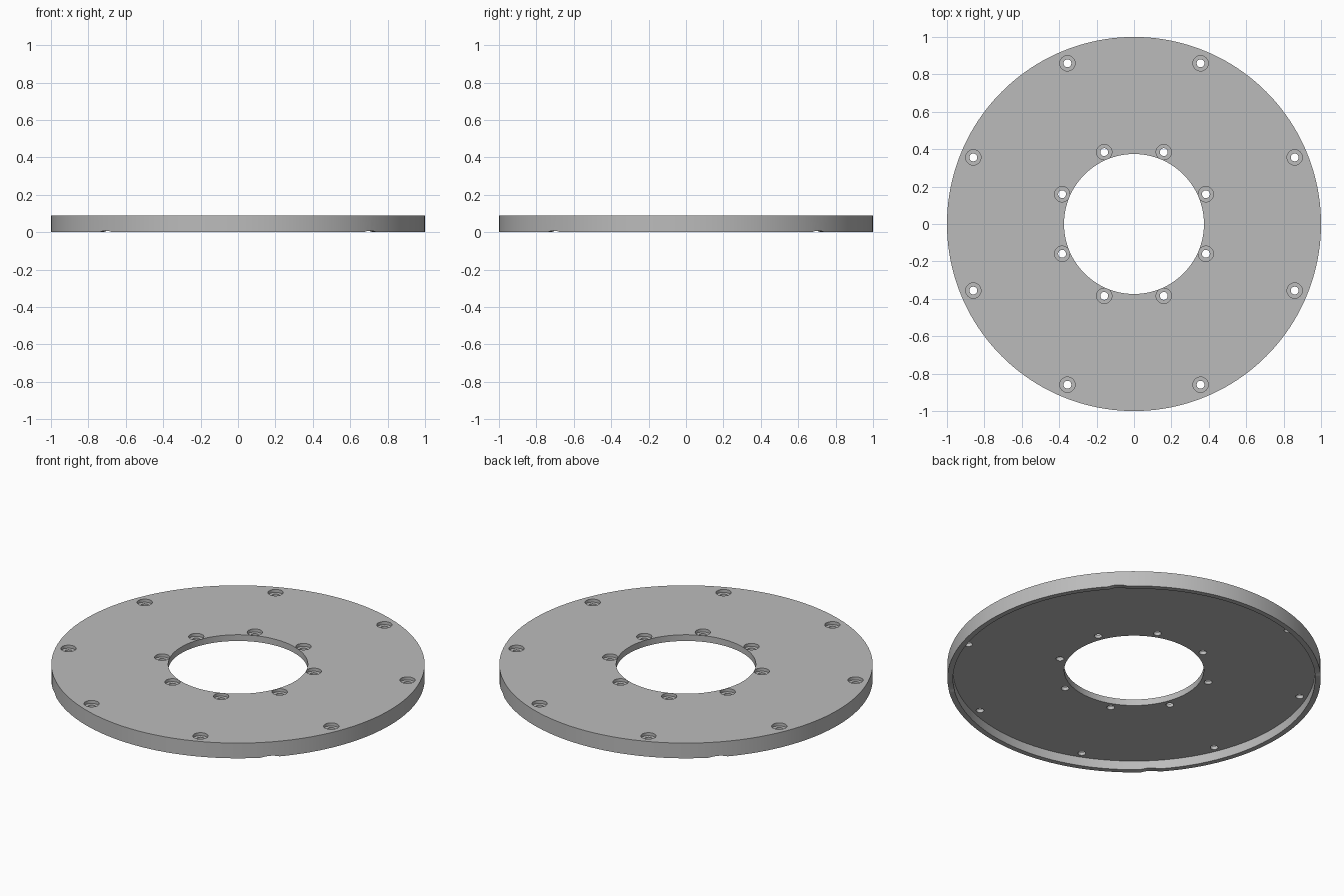
import bpy, bmesh
from math import pi, cos, sin, radians
from mathutils import Matrix

cube = bpy.data.objects.get("Cube")
if cube:
    bpy.data.objects.remove(cube, do_unlink=True)

HEIGHT = 0.09       # full height including the rim
UNDERSIDE = 0.053   # lower face of the plate inside the rim
SEAT = 0.072        # floor of the screw counterbores

metal = bpy.data.materials.new("grey metal")
metal.use_nodes = True
colour = (0.5, 0.5, 0.5, 1)
metal.diffuse_color = colour
metal.node_tree.nodes["Principled BSDF"].inputs["Base Color"].default_value = colour


def revolve(bm, profile, sides, matrix=Matrix()):
    """Turn a closed (radius, z) profile into a ring."""
    rings = []
    for i in range(sides):
        a = 2 * pi * i / sides
        rings.append([bm.verts.new(matrix @ Matrix.Rotation(a, 4, 'Z') @ Matrix.Translation((r, 0, z)).to_translation())
                      for r, z in profile])
    n = len(profile)
    for i in range(sides):
        a, b = rings[i], rings[(i + 1) % sides]
        for j in range(n):
            k = (j + 1) % n
            bm.faces.new((a[j], b[j], b[k], a[k]))


def stepped_pin(bm, x, y):
    """Screw hole cutter: narrow shank with a wide head."""
    steps = [(0.021, 0), (0.021, SEAT), (0.041, SEAT), (0.041, HEIGHT + 0.05)]
    rings = [[bm.verts.new((x + r * cos(2 * pi * i / 32), y + r * sin(2 * pi * i / 32), z))
              for i in range(32)] for r, z in steps]
    for low, high in zip(rings, rings[1:]):
        for i in range(32):
            k = (i + 1) % 32
            bm.faces.new((low[i], low[k], high[k], high[i]))
    bm.faces.new(rings[0][::-1])
    bm.faces.new(rings[-1])


def make_object(name, bm):
    bmesh.ops.recalc_face_normals(bm, faces=bm.faces[:])
    mesh = bpy.data.meshes.new(name)
    bm.to_mesh(mesh)
    bm.free()
    mesh.materials.append(metal)
    obj = bpy.data.objects.new(name, mesh)
    bpy.context.collection.objects.link(obj)
    return obj


# Flanged ring plate with a downward rim
bm = bmesh.new()
revolve(bm, [(0.374, UNDERSIDE), (0.97, UNDERSIDE), (0.97, 0), (1, 0), (1, HEIGHT), (0.374, HEIGHT)], 160)
plate = make_object("ring_plate", bm)

# Screw holes: eight around the rim, eight around the bore
bm = bmesh.new()
for radius in (0.93, 0.416):
    for i in range(8):
        a = radians(22.5 + 45 * i)
        stepped_pin(bm, radius * cos(a), radius * sin(a))
holes = make_object("screw_hole_cutter", bm)

# Four shallow curved notches under the rim
bm = bmesh.new()
for i in range(4):
    turn = Matrix.Rotation(radians(45 + 90 * i), 4, 'Z')
    place = turn @ Matrix.Translation((0.985, 0, -0.152)) @ Matrix.Rotation(pi / 2, 4, 'Y')
    bmesh.ops.create_cone(bm, cap_ends=True, segments=64, radius1=0.16, radius2=0.16,
                          depth=0.1, matrix=place)
notches = make_object("notch_cutter", bm)

bpy.context.view_layer.objects.active = plate
for cutter in (holes, notches):
    cutter.hide_render = True
    mod = plate.modifiers.new(cutter.name, 'BOOLEAN')
    mod.operation = 'DIFFERENCE'
    mod.solver = 'EXACT'
    mod.object = cutter
    bpy.ops.object.modifier_apply(modifier=mod.name)
    bpy.data.objects.remove(cutter, do_unlink=True)

# Smooth round walls, crisp edges
for obj in bpy.context.selected_objects:
    obj.select_set(False)
plate.select_set(True)
bpy.ops.object.shade_smooth_by_angle(angle=radians(30))
